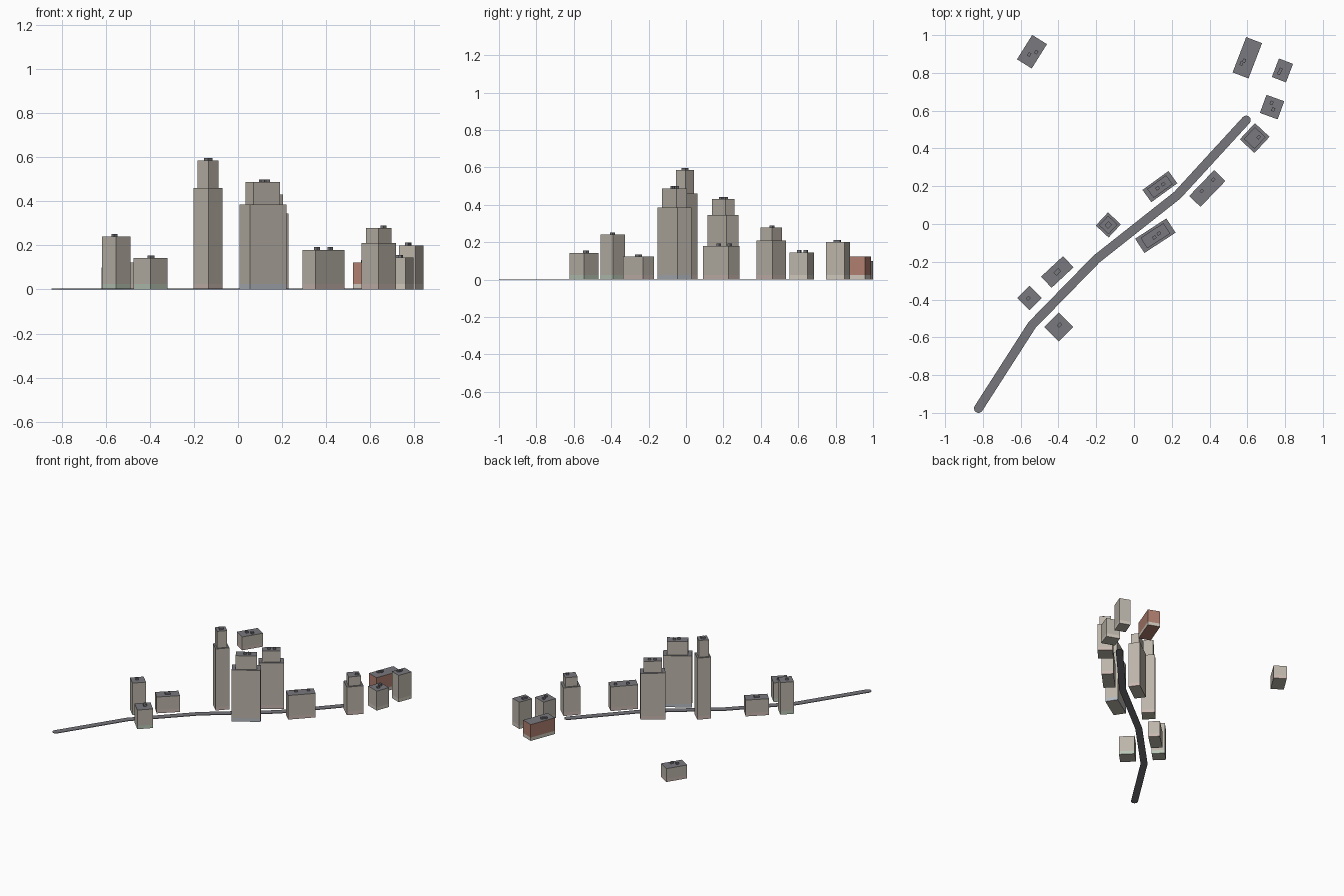
import bpy, bmesh, math
from mathutils import Vector, Matrix

cube = bpy.data.objects.get("Cube")
if cube:
    bpy.data.objects.remove(cube, do_unlink=True)


def material(name, r, g, b):
    mat = bpy.data.materials.new(name)
    mat.use_nodes = True
    mat.diffuse_color = (r, g, b, 1)
    bsdf = next(n for n in mat.node_tree.nodes if n.type == "BSDF_PRINCIPLED")
    bsdf.inputs["Base Color"].default_value = (r, g, b, 1)
    bsdf.inputs["Roughness"].default_value = 0.9
    return mat


stone = material("stone wall", 0.50, 0.46, 0.40)
brick = material("red brick wall", 0.43, 0.21, 0.16)
roof = material("grey roof", 0.19, 0.19, 0.21)
asphalt = material("asphalt", 0.18, 0.18, 0.20)
pink = material("pale pink shopfront", 0.58, 0.47, 0.43)
green = material("pale green shopfront", 0.48, 0.56, 0.46)
blue = material("pale blue shopfront", 0.45, 0.48, 0.52)
cream = material("cream shopfront", 0.62, 0.57, 0.50)

BAND = 0.025      # height of the ground floor strip
SETBACK = 0.73    # size of an upper tier against the one below
UNIT = 0.012      # height of the rooftop units


def finish(bm, name, mats):
    bmesh.ops.recalc_face_normals(bm, faces=bm.faces)
    mesh = bpy.data.meshes.new(name)
    bm.to_mesh(mesh)
    bm.free()
    for mat in mats:
        mesh.materials.append(mat)
    obj = bpy.data.objects.new(name, mesh)
    bpy.context.collection.objects.link(obj)
    return obj


def add_box(bm, x, y, length, width, bottom, top, mat):
    """Box with walls in one material and a grey roof."""
    place = Matrix.Translation((x, y, (bottom + top) / 2))
    size = Matrix.Diagonal((length, width, top - bottom, 1))
    verts = bmesh.ops.create_cube(bm, size=1, matrix=place @ size)["verts"]
    for face in {f for v in verts for f in v.link_faces}:
        face.material_index = 1 if face.normal.z > 0.5 else mat


def building(name, x, y, length, width, angle, tiers, shopfront, units,
             wall=stone):
    bm = bmesh.new()
    # ground floor and main block
    add_box(bm, 0, 0, length, width, 0, tiers[0], 0)
    bmesh.ops.bisect_plane(bm, geom=bm.verts[:] + bm.edges[:] + bm.faces[:],
                           plane_co=(0, 0, BAND), plane_no=(0, 0, 1))
    bm.normal_update()
    for face in bm.faces:
        if abs(face.normal.z) < 0.5 and face.calc_center_median().z < BAND:
            face.material_index = 2
        elif face.normal.z > 0.5:
            face.material_index = 1
    # upper tier, set back on every side
    for low, high in zip(tiers, tiers[1:]):
        add_box(bm, 0, 0, length * SETBACK, width * SETBACK, low, high, 0)
    # rooftop units
    for u, v, a, b in units:
        add_box(bm, u, v, a, b, tiers[-1], tiers[-1] + UNIT, 1)
    obj = finish(bm, name, [wall, roof, shopfront])
    obj.location = (x, y, 0)
    obj.rotation_euler.z = math.radians(angle)


def small(u, v=0.0):
    return (u, v, 0.02, 0.016)


# far end of the street
building("outlying_house", -0.54, 0.912, 0.152, 0.092, 58, [0.10], pink,
         [small(0.01, -0.02), small(-0.02, 0.005)])
building("brick_warehouse", 0.60, 0.88, 0.2, 0.09, 69, [0.122], cream,
         [small(-0.02, 0.01), small(-0.04, 0.018)], brick)
building("corner_block", 0.786, 0.813, 0.105, 0.08, 69, [0.20], cream,
         [small(0.0, 0.01), small(-0.018, 0.012)])
building("square_house", 0.731, 0.619, 0.102, 0.1, 70, [0.145], cream,
         [small(0.02, 0.01), small(-0.01, -0.01)])
building("stepped_block", 0.639, 0.455, 0.117, 0.106, 47, [0.21, 0.278],
         pink, [small(0.018, -0.012)])

# town centre
building("long_block", 0.388, 0.188, 0.19, 0.083, 46, [0.18], pink,
         [small(-0.03, 0.012), small(0.055, 0.01)])
building("north_tower", 0.137, 0.198, 0.17, 0.08, 36, [0.345, 0.43], pink,
         [small(-0.015), small(0.022)])
building("south_tower", 0.113, -0.062, 0.197, 0.09, 33, [0.385, 0.487],
         blue, [small(-0.01, -0.005), small(0.022)])
building("tallest_tower", -0.136, -0.005, 0.095, 0.093, 47, [0.46, 0.585],
         pink, [(0, 0, 0.03, 0.025)])

# near end of the street
building("west_row", -0.406, -0.254, 0.159, 0.081, 43, [0.122], pink,
         [(0, 0, 0.035, 0.022)])
building("west_tall_house", -0.553, -0.392, 0.093, 0.091, 45, [0.24], green,
         [small(-0.006, 0.004)])
building("south_house", -0.398, -0.545, 0.109, 0.109, 45, [0.143], green,
         [(0.01, 0.005, 0.025, 0.018)])

# street: a mitred ribbon with rounded ends
path = [Vector(p) for p in ((-0.823, -0.976), (-0.54, -0.535),
                            (-0.198, -0.185), (0.23, 0.153), (0.594, 0.55))]
HALF, THICK = 0.024, 0.004
dirs = [(b - a).normalized() for a, b in zip(path, path[1:])]


def mitre(i):
    """Sideways offset to the left of the street at an inner corner."""
    mid = (dirs[i - 1] + dirs[i]).normalized()
    side = Vector((-mid.y, mid.x))
    return side * HALF / mid.dot(dirs[i])


def cap(centre, heading):
    """Half circle of points, from the right side round to the left."""
    start = math.atan2(heading.y, heading.x) - math.pi / 2
    return [centre + HALF * Vector((math.cos(start + math.pi * k / 8),
                                    math.sin(start + math.pi * k / 8)))
            for k in range(9)]


inner = range(1, len(path) - 1)
outline = cap(path[-1], dirs[-1])
outline += [path[i] + mitre(i) for i in reversed(inner)]
outline += cap(path[0], -dirs[0])
outline += [path[i] - mitre(i) for i in inner]

bm = bmesh.new()
base = bm.faces.new([bm.verts.new((p.x, p.y, 0)) for p in outline])
raised = bmesh.ops.extrude_face_region(bm, geom=[base], use_keep_orig=True)
top = [v for v in raised["geom"] if isinstance(v, bmesh.types.BMVert)]
bmesh.ops.translate(bm, verts=top, vec=(0, 0, THICK))
finish(bm, "street", [asphalt])
